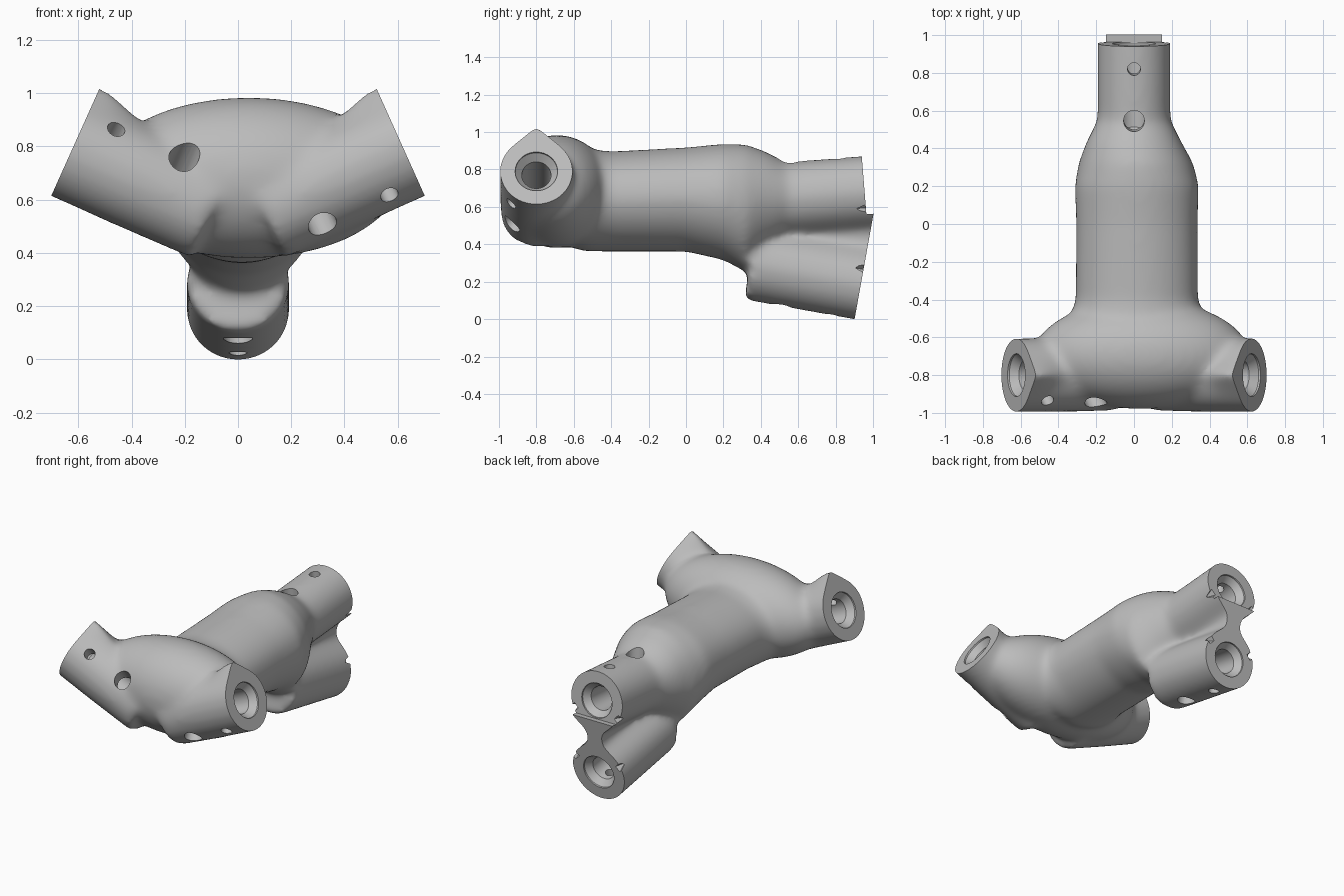
import bpy, bmesh
from math import pi, cos, sin, acos
from mathutils import Vector, Matrix

if "Cube" in bpy.data.objects:
    bpy.data.objects.remove(bpy.data.objects["Cube"], do_unlink=True)

grey = bpy.data.materials.new("mid_grey")
grey.use_nodes = True
grey.diffuse_color = (0.5, 0.5, 0.5, 1)
grey.node_tree.nodes["Principled BSDF"].inputs["Base Color"].default_value = grey.diffuse_color


def loft(bm, rings):
    """Skin a list of rings into a closed shell."""
    loops = [[bm.verts.new(p) for p in ring] for ring in rings]
    n = len(loops[0])
    faces = [bm.faces.new(loops[0]), bm.faces.new(loops[-1])]
    for a, b in zip(loops, loops[1:]):
        for i in range(n):
            j = (i + 1) % n
            faces.append(bm.faces.new((a[i], a[j], b[j], b[i])))
    bmesh.ops.recalc_face_normals(bm, faces=faces)


def make_object(name, bm):
    mesh = bpy.data.meshes.new(name)
    bm.to_mesh(mesh)
    bm.free()
    mesh.materials.append(grey)
    ob = bpy.data.objects.new(name, mesh)
    bpy.context.collection.objects.link(ob)
    return ob


def teardrop(centre, u, tip, r, point=1.0, n=48):
    """Circle drawn out to a point of length r * point along tip."""
    half = acos(1 / point)
    ring = []
    for i in range(n):
        a = 2 * pi * i / n
        off = min(a, 2 * pi - a)
        rad = r / cos(half - off) if off < half else r
        ring.append(centre + tip * rad * cos(a) + u * rad * sin(a))
    return ring


def egg(y, x, w, bottom, top, n=48):
    """Body section, full above and narrower below."""
    ring = []
    for i in range(n):
        c, s = cos(2 * pi * i / n), sin(2 * pi * i / n)
        k = (abs(c) ** 2.2 + abs(s) ** 2.2) ** (-1 / 2.2) * (1 if s > 0 else 1 + 0.14 * s)
        ring.append(Vector((x + w * c * k, y, (top + bottom) / 2 + (top - bottom) / 2 * s)))
    return ring


class Socket:
    """Open tube end: face centre, outward axis, teardrop tip direction."""
    def __init__(self, centre, axis, tip):
        self.c, self.d = Vector(centre), Vector(axis).normalized()
        tip = Vector(tip)
        self.t = (tip - self.d * tip.dot(self.d)).normalized()
        self.u = self.d.cross(self.t)

    def at(self, s, t=0, u=0):
        return self.c + self.d * s + self.t * t + self.u * u

    def rings(self, stations):
        return [teardrop(self.at(s), self.u, self.t, r, p) for s, r, p in stations]

    def box(self, bm, s0, s1, t0, t1, w):
        loft(bm, [[self.at(s, t0, -w), self.at(s, t0, w), self.at(s, t1, w), self.at(s, t1, -w)]
                  for s in (s0, s1)])


left_arm = Socket((0.623, -0.8, 0.79), (0.912, 0, 0.41), (0, 0, 1))
right_arm = Socket((-0.623, -0.8, 0.79), (-0.912, 0, 0.41), (0, 0, 1))
upper_tube = Socket((0, 0.955, 0.68), (0, 1, 0.08), (0, 0, -1))
lower_tube = Socket((0, 0.935, 0.187), (0, 1, -0.18), (0, 0, 1))
forward = Vector((0, -1, 0))

# Solid shells of the joint
bm = bmesh.new()
for arm in (left_arm, right_arm):
    loft(bm, arm.rings([(0.09, 0.195, 1.35), (-0.06, 0.195, 1.32), (-0.16, 0.195, 1.12),
                        (-0.25, 0.195, 1), (-0.58, 0.19, 1)]))
for tube in (upper_tube, lower_tube):
    loft(bm, tube.rings([(0.12, 0.193, 1.3), (-0.6, 0.193, 1.3)]))
lower_tube.box(bm, 0.12, -0.5, 0.15, 0.37, 0.05)

# Body running back to the twin tubes
body = [(-0.8, 0.01, 0.25, 0.45, 0.85), (-0.55, 0.015, 0.37, 0.362, 0.91),
        (-0.4, 0.015, 0.325, 0.36, 0.897), (0, 0.015, 0.322, 0.36, 0.918),
        (0.2, 0.015, 0.33, 0.315, 0.938), (0.32, 0.01, 0.305, 0.25, 0.935),
        (0.43, 0, 0.255, 0.36, 0.895), (0.56, 0, 0.19, 0.46, 0.825)]
loft(bm, [egg(*station) for station in body])

# Rounded hub between the arms, a little off centre
bmesh.ops.create_uvsphere(bm, u_segments=48, v_segments=24, radius=1,
                          matrix=Matrix.Translation((0.04, -0.69, 0.682)) @ Matrix.Diagonal((0.57, 0.29, 0.303, 1)))
joint = make_object("pipe_joint", bm)

# Fuse and soften the junctions
fuse = joint.modifiers.new("fuse", 'REMESH')
fuse.mode, fuse.voxel_size = 'VOXEL', 0.016
soften = joint.modifiers.new("soften", 'SMOOTH')
soften.factor, soften.iterations = 0.5, 34


def cut(name, build):
    bm = bmesh.new()
    build(bm)
    cutter = make_object(name, bm)
    cutter.hide_render = True
    mod = joint.modifiers.new(name, 'BOOLEAN')
    mod.operation, mod.solver, mod.object = 'DIFFERENCE', 'MANIFOLD', cutter
    return cutter


cutters = []
# Flat end faces
ends = [(left_arm, -0.35, 0.4, 0.3), (right_arm, -0.35, 0.4, 0.3),
        (upper_tube, -0.4, 0.12, 0.4), (lower_tube, -0.4, 0.8, 0.4)]
for sock, t0, t1, w in ends:
    cutters.append(cut("end_cutter", lambda bm: sock.box(bm, 0, 0.3, t0, t1, w)))

# Countersunk bores with a large and a small cross hole each
bores = [(left_arm, forward - left_arm.t), (right_arm, forward + right_arm.t),
         (upper_tube, -upper_tube.t), (lower_tube, -lower_tube.t)]
for sock, aim in bores:
    cutters.append(cut("bore_cutter", lambda bm: loft(bm, sock.rings(
        [(0.03, 0.115, 1), (-0.01, 0.113, 1), (-0.05, 0.078, 1), (-0.45, 0.075, 1), (-0.49, 0.03, 1)]))))
    aim = aim.normalized()
    for s, r in ((-0.12, 0.034), (-0.395, 0.055)):
        cutters.append(cut("hole_cutter", lambda bm: loft(bm, [
            teardrop(sock.at(s) + aim * k, sock.d, aim.cross(sock.d), r, n=32) for k in (0, 0.4)])))

# Small wedge notches on the rims of the twin tubes
for sock, t in ((upper_tube, 0.085), (lower_tube, 0.08)):
    for side in (-1, 1):
        cutters.append(cut("notch_cutter", lambda bm: loft(bm, [
            teardrop(sock.at(s, t, side * 0.165), sock.u, sock.t, r, n=4)
            for s, r in ((0.05, 0.055), (-0.05, 0.005))])))

# Bake the result and drop the cutters
bpy.context.view_layer.update()
baked = bpy.data.meshes.new_from_object(joint.evaluated_get(bpy.context.evaluated_depsgraph_get()))
joint.modifiers.clear()
joint.data = baked
baked.materials.clear()
baked.materials.append(grey)
for face in baked.polygons:
    face.material_index = 0
for cutter in cutters:
    bpy.data.objects.remove(cutter, do_unlink=True)
bpy.ops.object.select_all(action='DESELECT')
joint.select_set(True)
bpy.context.view_layer.objects.active = joint
bpy.ops.object.shade_smooth_by_angle(angle=0.6)
